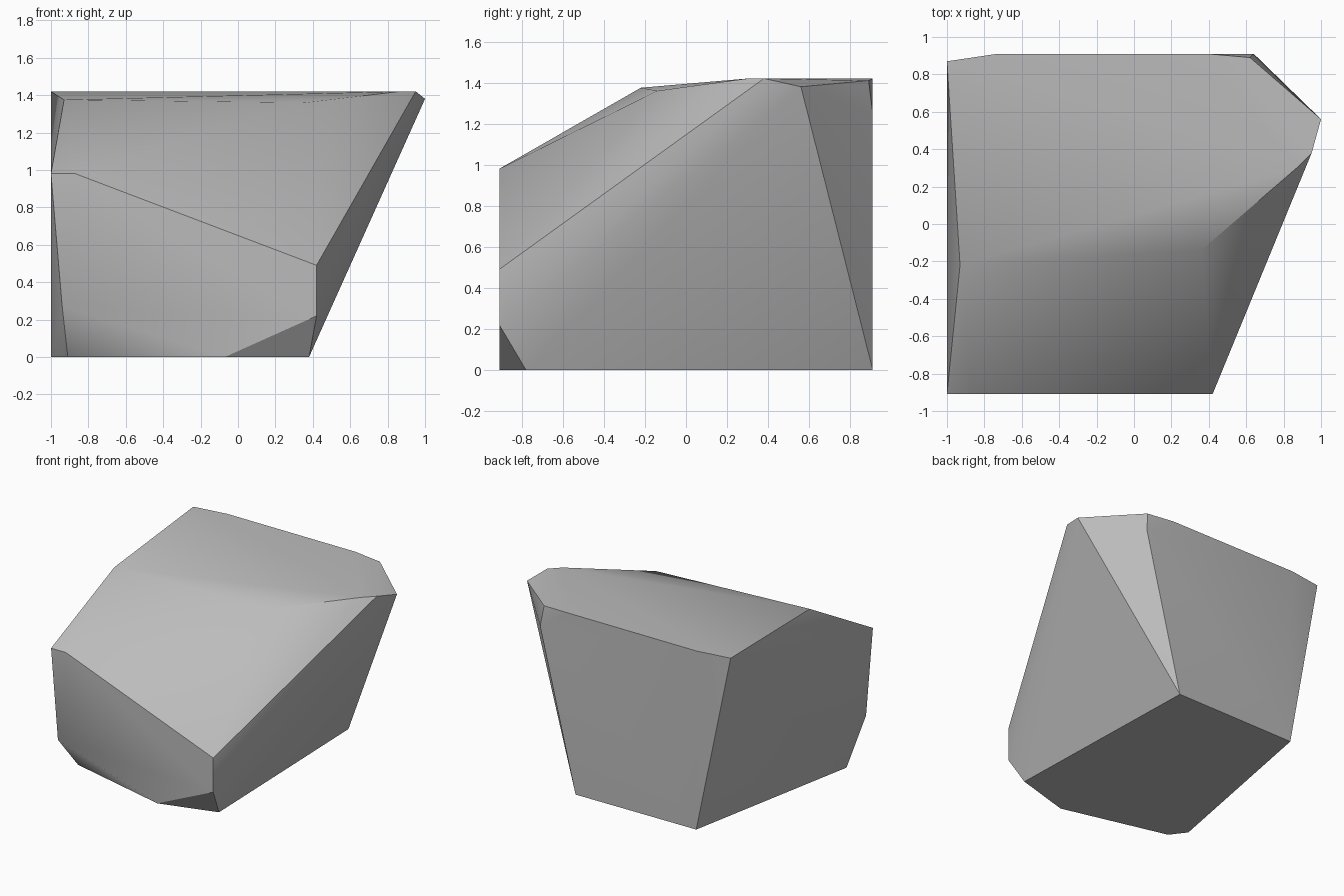
import bpy
import bmesh
from math import radians
from mathutils import Vector

cube = bpy.data.objects.get("Cube")
if cube:
    bpy.data.objects.remove(cube, do_unlink=True)

FRONT, BACK, TOP = -0.91, 0.91, 1.42

# Flat underside
base = [(x, y, 0) for x, y in (
    (-1, -0.58), (-0.91, -0.7), (-0.07, FRONT), (0.38, -0.78),
    (0.33, BACK), (-0.72, 0.9))]

# Upright front face
front = [(x, FRONT, z) for x, z in (
    (-1, 0.98), (-0.87, 0.98), (0.42, 0.49), (0.42, 0.22), (-0.94, 0.27))]

# Level crown
crown = [(x, y, TOP) for x, y in (
    (-1, 0.87), (-0.73, BACK), (0.39, BACK), (0.87, 0.3), (0.95, 0.38))]

# Brow above the front slope, and the chipped back corner
brow = [(-0.93, -0.22, 1.375), (0.36, -0.14, 1.36)]
corner = [(1, 0.56, 1.38), (0.62, 0.89, 1.41), (0.64, BACK, 1.25)]

# Wrap the corners in one faceted boulder
bm = bmesh.new()
for point in base + front + crown + brow + corner:
    bm.verts.new(point)
hull = bmesh.ops.convex_hull(bm, input=bm.verts[:])
loose = [v for v in bm.verts if not v.link_faces]
bmesh.ops.delete(bm, geom=loose, context='VERTS')
bmesh.ops.dissolve_limit(bm, angle_limit=radians(1),
                         verts=bm.verts[:], edges=bm.edges[:])
bmesh.ops.recalc_face_normals(bm, faces=bm.faces[:])
mesh = bpy.data.meshes.new("rock")
bm.to_mesh(mesh)
bm.free()

rock = bpy.data.objects.new("rock", mesh)
bpy.context.collection.objects.link(rock)

# Stone colour
stone = bpy.data.materials.new("grey stone")
stone.use_nodes = True
grey = (0.5, 0.5, 0.5, 1)
stone.diffuse_color = grey
stone.node_tree.nodes["Principled BSDF"].inputs["Base Color"].default_value = grey
mesh.materials.append(stone)

# Soft shading across shallow folds, crisp elsewhere
bpy.ops.object.select_all(action='DESELECT')
rock.select_set(True)
bpy.context.view_layer.objects.active = rock
bpy.ops.object.shade_smooth_by_angle(angle=radians(33))

# Worn lower front corner stays soft
worn = Vector((-0.94, FRONT, 0.27))
toe = Vector((-0.07, FRONT, 0))
for edge in mesh.edges:
    ends = [mesh.vertices[i].co for i in edge.vertices]
    if all(min((e - worn).length, (e - toe).length) < 0.01 for e in ends):
        edge.use_edge_sharp = False
